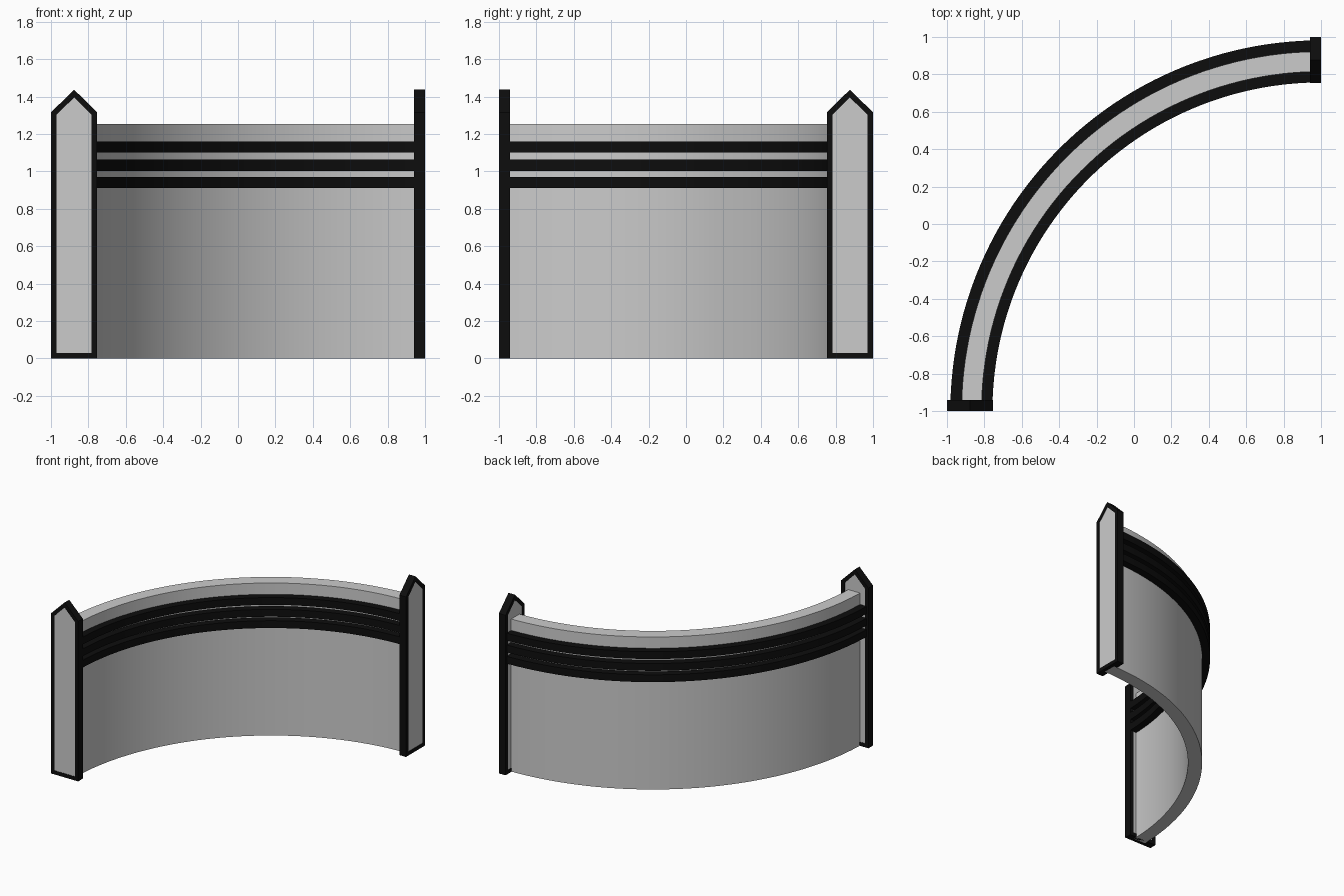
import bpy, bmesh
from math import sin, cos, radians

if "Cube" in bpy.data.objects:
    bpy.data.objects.remove(bpy.data.objects["Cube"])

black = bpy.data.materials.new("black_trim")
black.diffuse_color = (0.004, 0.004, 0.004, 1)
black.use_nodes = True
black.node_tree.nodes["Principled BSDF"].inputs["Base Color"].default_value = black.diffuse_color


def finish(name, bm, mat=None, smooth=False):
    bmesh.ops.recalc_face_normals(bm, faces=bm.faces)
    mesh = bpy.data.meshes.new(name)
    bm.to_mesh(mesh)
    bm.free()
    ob = bpy.data.objects.new(name, mesh)
    bpy.context.collection.objects.link(ob)
    if mat:
        mesh.materials.append(mat)
    if smooth:
        bpy.ops.object.select_all(action='DESELECT')
        ob.select_set(True)
        bpy.context.view_layer.objects.active = ob
        bpy.ops.object.shade_smooth_by_angle(angle=radians(30))
    return ob


def arc_bar(name, r0, r1, z0, z1, mat=None, steps=48):
    """Rectangular section swept through a quarter turn about (1, -1)."""
    bm = bmesh.new()
    rings = []
    for i in range(steps + 1):
        a = radians(0.9 + 88.2 * i / steps)
        rings.append([bm.verts.new((1 - r * cos(a), -1 + r * sin(a), z))
                      for r, z in ((r0, z0), (r1, z0), (r1, z1), (r0, z1))])
    for a, b in zip(rings, rings[1:]):
        for k in range(4):
            n = (k + 1) % 4
            bm.faces.new((a[k], a[n], b[n], b[k]))
    bm.faces.new(rings[0])
    bm.faces.new(rings[-1])
    return finish(name, bm, mat, True)


# Pointed post outlines as (across, height)
W, D = 0.247, 0.06
outer = [(0, 0), (W, 0), (W, 1.315), (W / 2, 1.437), (0, 1.315)]
inner = [(0.03, 0.03), (W - 0.03, 0.03), (W - 0.03, 1.302),
         (W / 2, 1.395), (0.03, 1.302)]


def front_place(u, v, z):
    return (-1 + u, -1 + v, z)


def right_place(u, v, z):
    return (1 - v, 1 - u, z)


def post(prefix, place):
    # Black frame ring
    bm = bmesh.new()
    loops = [[bm.verts.new(place(u, v, z)) for u, z in pts]
             for pts, v in ((outer, 0), (outer, D), (inner, D), (inner, 0))]
    for j in range(4):
        a, b = loops[j], loops[(j + 1) % 4]
        for k in range(5):
            n = (k + 1) % 5
            bm.faces.new((a[k], a[n], b[n], b[k]))
    finish(prefix + "_post_frame", bm, black)
    # Grey panel set just inside the frame
    bm = bmesh.new()
    a, b = [[bm.verts.new(place(u, v, z)) for u, z in inner]
            for v in (0.004, D - 0.004)]
    bm.faces.new(a)
    bm.faces.new(b)
    for k in range(5):
        n = (k + 1) % 5
        bm.faces.new((a[k], a[n], b[n], b[k]))
    finish(prefix + "_post_panel", bm)


# Curved wall
arc_bar("curved_wall", 1.815, 1.922, 0, 1.253)

# Three rails on each side of the wall
for i, z in enumerate((0.91, 1.003, 1.1)):
    arc_bar(f"inner_rail_{i + 1}", 1.757, 1.817, z, z + 0.06, black)
    arc_bar(f"outer_rail_{i + 1}", 1.92, 1.982, z, z + 0.06, black)

# End posts
post("front", front_place)
post("right", right_place)
